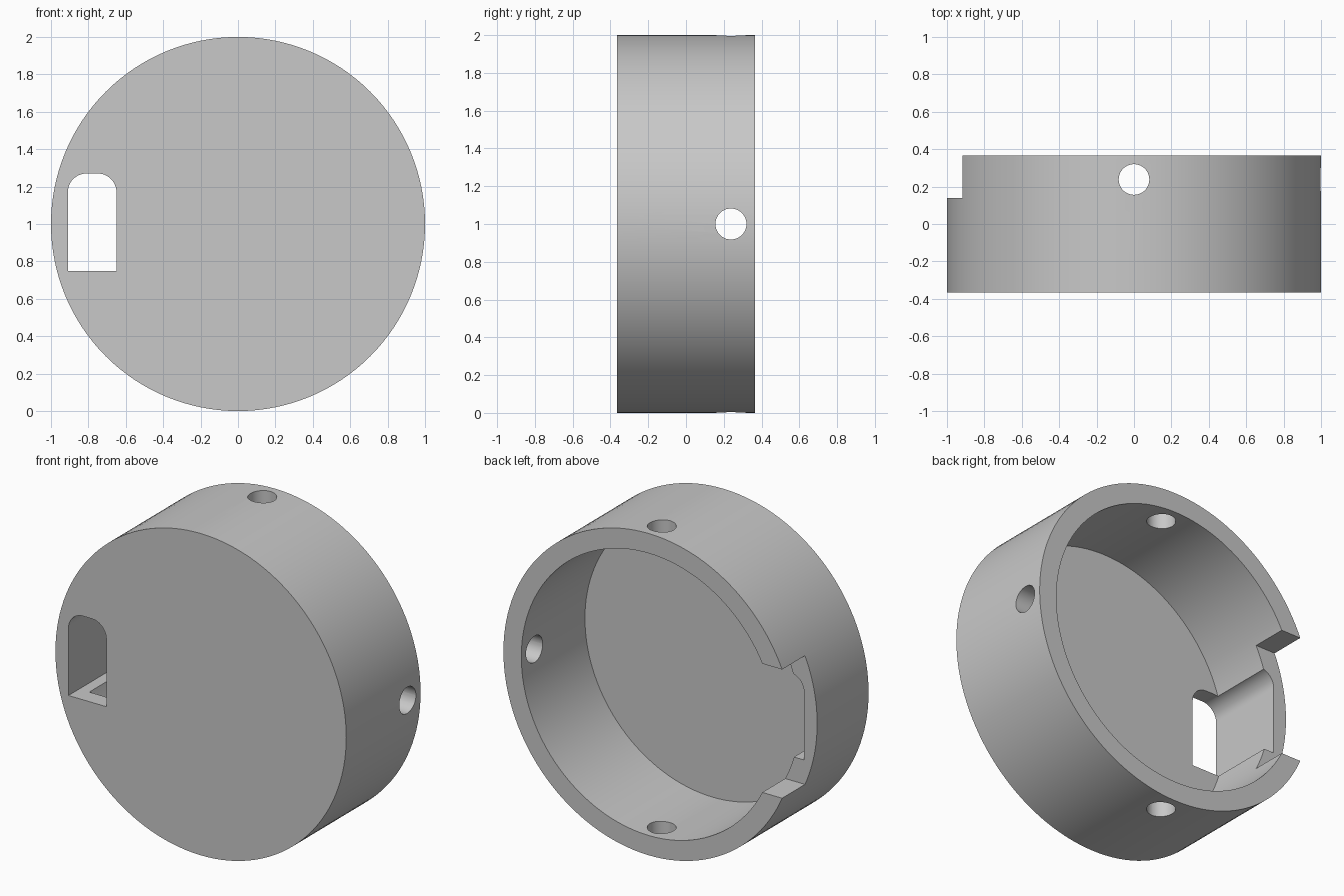
import bpy
import bmesh
from math import pi, cos, sin, radians
from mathutils import Matrix

cube = bpy.data.objects.get("Cube")
if cube:
    bpy.data.objects.remove(cube, do_unlink=True)

DEPTH = 0.365     # half depth of the housing
FLOOR = -0.26     # inside face of the front plate
LEDGE = 0.14      # where the rim notch starts
MID = 1.0         # height of the axis


def prism(name, outline, y0, y1):
    """Extrude an x-z outline along y."""
    bm = bmesh.new()
    face = bm.faces.new([bm.verts.new((x, y0, z)) for x, z in outline])
    moved = bmesh.ops.extrude_face_region(bm, geom=[face])["geom"]
    verts = [v for v in moved if isinstance(v, bmesh.types.BMVert)]
    bmesh.ops.translate(bm, verts=verts, vec=(0, y1 - y0, 0))
    bmesh.ops.recalc_face_normals(bm, faces=bm.faces)
    mesh = bpy.data.meshes.new(name)
    bm.to_mesh(mesh)
    bm.free()
    obj = bpy.data.objects.new(name, mesh)
    bpy.context.collection.objects.link(obj)
    return obj


def arc(cx, cz, r, start, end, n):
    angles = [start + (end - start) * i / n for i in range(n + 1)]
    return [(cx + r * cos(a), cz + r * sin(a)) for a in angles]


def circle(r, n, cz=MID):
    return arc(0, cz, r, 0, 2 * pi, n)[:-1]


def cut(body, cutter):
    cutter.hide_render = True
    mod = body.modifiers.new(cutter.name, "BOOLEAN")
    mod.operation = "DIFFERENCE"
    mod.solver = "EXACT"
    mod.object = cutter
    bpy.context.view_layer.objects.active = body
    bpy.ops.object.modifier_apply(modifier=mod.name)
    bpy.data.objects.remove(cutter, do_unlink=True)


# Round housing, hollow and open at the back
housing = prism("round_housing", circle(1.0, 128), -DEPTH, DEPTH)
cut(housing, prism("cavity", circle(0.877, 128), FLOOR, 1))

# Rectangular notch in the back rim
notch = [(-1.2, 0.6), (-0.5, 0.6), (-0.5, 1.4), (-1.2, 1.4)]
cut(housing, prism("rim_notch", notch, LEDGE, 1))

# Slot with rounded top corners, from the front plate to the notch
left, right, bottom, top, r = -0.91, -0.65, 0.75, 1.27, 0.1
slot = [(left, bottom), (right, bottom)]
slot += arc(right - r, top - r, r, 0, pi / 2, 12)
slot += arc(left + r, top - r, r, pi / 2, pi, 12)
cut(housing, prism("front_slot", slot, -1, 0.3))

# Screw holes through the wall: top, bottom and left side
for name, turn, axis in (("top_hole", 0, "X"),
                         ("bottom_hole", pi, "X"),
                         ("side_hole", -pi / 2, "Y")):
    drill = prism(name, circle(0.082, 40, 0), 0.5, 1.2)
    upright = Matrix.Rotation(pi / 2, 4, "X")
    swing = Matrix.Rotation(-turn, 4, "Y")
    drill.data.transform(Matrix.Translation((0, 0.238, MID)) @ swing @ upright)
    cut(housing, drill)

# Plain grey finish
grey = bpy.data.materials.new("light_grey")
grey.use_nodes = True
colour = (0.58, 0.58, 0.58, 1)
grey.diffuse_color = colour
grey.node_tree.nodes["Principled BSDF"].inputs["Base Color"].default_value = colour
housing.data.materials.clear()
housing.data.materials.append(grey)

# Smooth curved walls, sharp edges
bpy.ops.object.select_all(action="DESELECT")
housing.select_set(True)
bpy.context.view_layer.objects.active = housing
bpy.ops.object.shade_smooth_by_angle(angle=radians(30))
